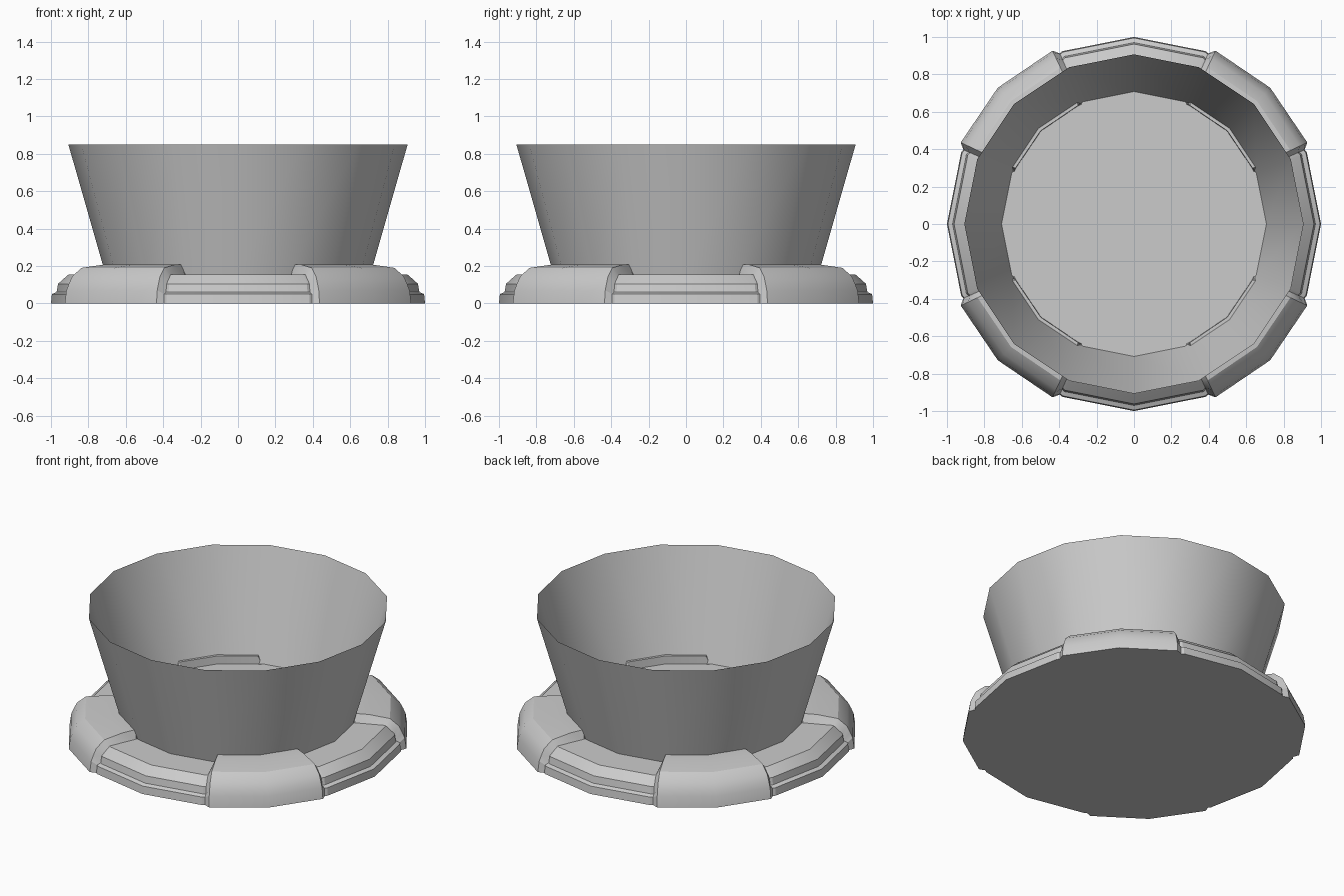
import bpy, bmesh
from math import radians, cos, sin

if "Cube" in bpy.data.objects:
    bpy.data.objects.remove(bpy.data.objects["Cube"])


def loft(name, stations, cap, smooth_angle):
    """Join profiles of (radius, z) placed at angles around z into a closed ring."""
    bm = bmesh.new()
    rows = [[bm.verts.new((r * cos(radians(a)), r * sin(radians(a)), z)) for r, z in prof]
            for a, prof in stations]
    for i, row in enumerate(rows):
        nxt = rows[(i + 1) % len(rows)]
        for j in range(len(row) - 1):
            bm.faces.new((row[j], nxt[j], nxt[j + 1], row[j + 1]))
    if cap:
        bm.faces.new([row[0] for row in reversed(rows)])
        bm.faces.new([row[-1] for row in rows])
    bmesh.ops.recalc_face_normals(bm, faces=bm.faces)
    me = bpy.data.meshes.new(name)
    bm.to_mesh(me)
    bm.free()
    ob = bpy.data.objects.new(name, me)
    bpy.context.collection.objects.link(ob)
    bpy.ops.object.select_all(action='DESELECT')
    ob.select_set(True)
    bpy.context.view_layer.objects.active = ob
    bpy.ops.object.shade_smooth_by_angle(angle=radians(smooth_angle))
    return ob


# Base cross-sections: stepped low rim and raised rounded block
low = [(1.0, 0), (0.995, 0.05), (0.97, 0.06), (0.962, 0.105),
       (0.925, 0.138), (0.905, 0.155), (0.72, 0.155), (0.703, 0.155)]
high = [(1.03, 0), (1.02, 0.07), (1.005, 0.105), (0.985, 0.145),
        (0.93, 0.19), (0.80, 0.207), (0.705, 0.207), (0.703, 0.155)]


def scaled(prof, s):
    return [(r * s, z) for r, z in prof]


# Base: low rims on the axes, raised blocks on the diagonals
stations = []
for q in range(4):
    a = q * 90
    stations += [(a, low), (a + 22.5, low), (a + 23.5, scaled(low, 0.995)),
                 (a + 25.2, scaled(high, 0.994)), (a + 45, high),
                 (a + 64.8, scaled(high, 0.994)), (a + 66.5, scaled(low, 0.995)),
                 (a + 67.5, low)]
loft("base", stations, True, 25)

# Flared open cup, a single 16-sided sheet
wall = [(0.708, 0.155), (0.907, 0.85)]
loft("cup", [(i * 22.5, wall) for i in range(16)], False, 40)
